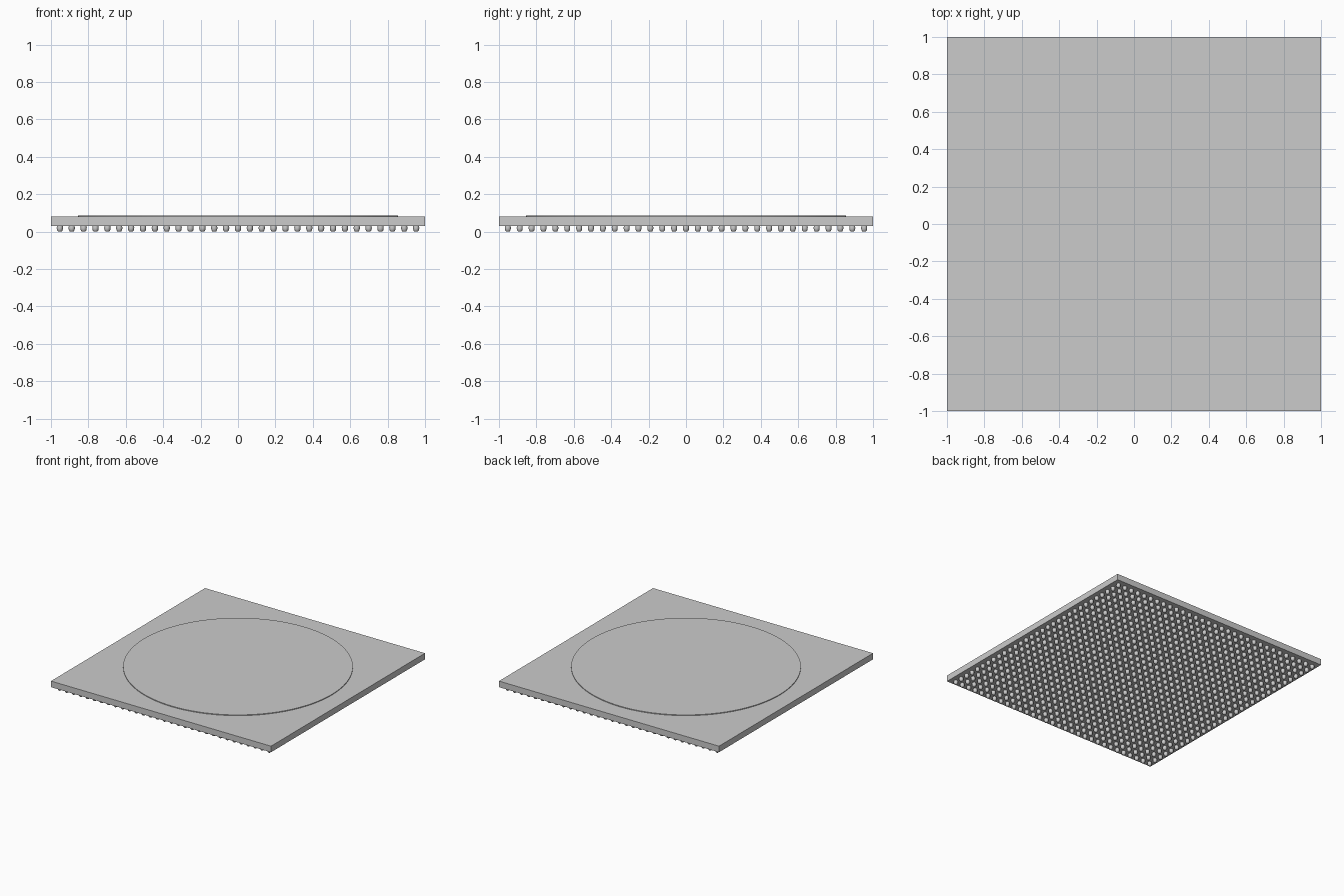
import bpy
import bmesh
from math import radians
from mathutils import Matrix

COUNT = 31          # contacts per side
PITCH = 0.0635
BODY_BOTTOM, BODY_TOP, LID_TOP = 0.031, 0.081, 0.087

default = bpy.data.objects.get("Cube")
if default:
    bpy.data.objects.remove(default, do_unlink=True)


def finish(name, bm):
    bmesh.ops.recalc_face_normals(bm, faces=bm.faces)
    mesh = bpy.data.meshes.new(name)
    bm.to_mesh(mesh)
    bm.free()
    obj = bpy.data.objects.new(name, mesh)
    bpy.context.collection.objects.link(obj)
    return obj


def smooth(obj, angle):
    bpy.ops.object.select_all(action='DESELECT')
    obj.select_set(True)
    bpy.context.view_layer.objects.active = obj
    bpy.ops.object.shade_smooth_by_angle(angle=radians(angle))


# Square package body
bm = bmesh.new()
height = BODY_TOP - BODY_BOTTOM
bmesh.ops.create_cube(bm, size=1, matrix=Matrix.Translation((0, 0, BODY_BOTTOM + height / 2))
                      @ Matrix.Diagonal((2, 2, height, 1)))
finish("package_body", bm)

# Thin round lid, slightly sunk into the body
bm = bmesh.new()
depth = 0.012
bmesh.ops.create_cone(bm, cap_ends=True, segments=96, radius1=0.855, radius2=0.855,
                      depth=depth, matrix=Matrix.Translation((0, 0, LID_TOP - depth / 2)))
smooth(finish("round_lid", bm), 30)

# One solder ball turned from a profile, then repeated as a square grid
profile = [(0.015, BODY_BOTTOM + 0.002), (0.017, 0.02), (0.015, 0.007), (0.009, 0)]
bm = bmesh.new()
verts = [bm.verts.new((r, 0, z)) for r, z in profile]
edges = [bm.edges.new(pair) for pair in zip(verts, verts[1:])]
bmesh.ops.spin(bm, geom=verts + edges, cent=(0, 0, 0), axis=(0, 0, 1),
               angle=radians(360), steps=10)
bmesh.ops.remove_doubles(bm, verts=bm.verts, dist=0.0005)
bmesh.ops.holes_fill(bm, edges=bm.edges, sides=0)
start = -PITCH * (COUNT - 1) / 2
balls = finish("solder_balls", bm)
balls.location = (start, start, 0)
smooth(balls, 60)
for axis in range(2):
    array = balls.modifiers.new("grid_" + "xy"[axis], 'ARRAY')
    array.count = COUNT
    array.use_relative_offset = False
    array.use_constant_offset = True
    offset = [0, 0, 0]
    offset[axis] = PITCH
    array.constant_offset_displace = offset
